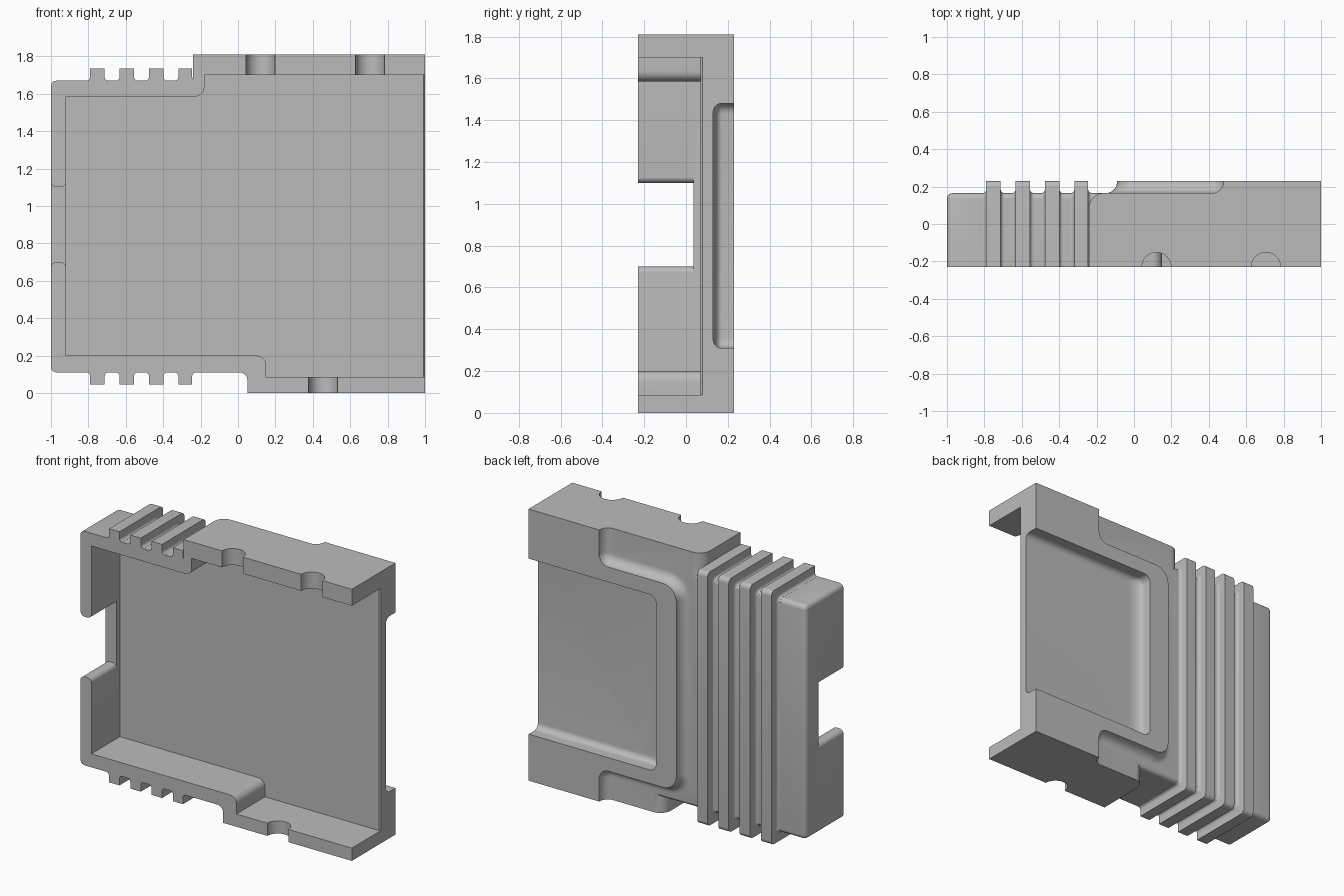
import bpy, bmesh, math
from mathutils import Vector

if "Cube" in bpy.data.objects:
    bpy.data.objects.remove(bpy.data.objects["Cube"], do_unlink=True)

FRONT, BACK, REAR = -0.23, 0.165, 0.23
ARC = 8


def rounded(points):
    """2D outline; a third value on a point rounds that corner."""
    out = []
    for i, p in enumerate(points):
        c = Vector(p[:2])
        if len(p) < 3:
            out.append(c)
            continue
        a = (Vector(points[i - 1][:2]) - c).normalized()
        b = (Vector(points[(i + 1) % len(points)][:2]) - c).normalized()
        # right-angled corners: arc centre lies along both sides
        for k in range(ARC + 1):
            t = math.pi / 2 * k / ARC
            out.append(c + p[2] * (a * (1 - math.sin(t)) + b * (1 - math.cos(t))))
    return out


def finish(name, bm):
    bmesh.ops.recalc_face_normals(bm, faces=bm.faces)
    mesh = bpy.data.meshes.new(name)
    bm.to_mesh(mesh)
    bm.free()
    ob = bpy.data.objects.new(name, mesh)
    bpy.context.collection.objects.link(ob)
    return ob


def loft(name, rings):
    bm = bmesh.new()
    loops = [[bm.verts.new(p) for p in ring] for ring in rings]
    n = len(loops[0])
    for low, high in zip(loops, loops[1:]):
        for i in range(n):
            j = (i + 1) % n
            bm.faces.new((low[i], low[j], high[j], high[i]))
    bm.faces.new(loops[0])
    bm.faces.new(loops[-1])
    return finish(name, bm)


def place(outline, axis, level):
    if axis == "x":
        return [(level, a, b) for a, b in outline]
    if axis == "y":
        return [(a, level, b) for a, b in outline]
    return [(a, b, level) for a, b in outline]


def prism(name, points, axis, lo, hi):
    outline = rounded(points)
    return loft(name, [place(outline, axis, lo), place(outline, axis, hi)])


def combine(target, tool, operation):
    bpy.context.view_layer.objects.active = target
    mod = target.modifiers.new(tool.name, "BOOLEAN")
    mod.object, mod.operation, mod.solver = tool, operation, "EXACT"
    bpy.ops.object.modifier_apply(modifier=mod.name)
    bpy.data.objects.remove(tool, do_unlink=True)


# Main shell, rounded at the rear and at the closed end
bm = bmesh.new()
bmesh.ops.create_cube(bm, size=1)
for v in bm.verts:
    v.co = (v.co.x * 2, FRONT if v.co.y < 0 else BACK, 1.67 if v.co.z > 0 else 0.11)
edges = []
for e in bm.edges:
    mid = (e.verts[0].co + e.verts[1].co) / 2
    if mid.y > FRONT + 0.01 and mid.x < 0.99:
        edges.append(e)
bmesh.ops.bevel(bm, geom=edges, offset=0.03, segments=5, profile=0.5, affect="EDGES")
case = finish("case_shell", bm)


# Deeper upper and lower blocks
def block(name, left, lo, hi):
    return prism(name, [(left, FRONT), (1, FRONT), (1, BACK), (left, BACK, 0.075)], "z", lo, hi)


combine(case, block("upper_block", -0.24, 1.6, 1.81), "UNION")
combine(case, block("lower_block", 0.05, 0, 0.19), "UNION")
combine(case, prism("lower_fillet", [(0, 0.13), (0, 0.11), (0.05, 0.11, 0.04), (0.05, 0.06),
                                     (0.07, 0.06), (0.07, 0.13)], "y", FRONT, 0.09), "UNION")


# Raised rear frame with a flared foot
def frame_ring(d, y):
    outer, inner = 0.1 + d, 0.07 - d
    left, step, bottom, top = -0.09 - d, 0.48 - d, 0.22 - d, 1.58 + d
    points = [(left, bottom, outer), (step, bottom, inner), (step, 0), (1, 0), (1, 1.81),
              (step, 1.81), (step, top, inner), (left, top, outer)]
    return place(rounded(points), "y", y)


flare = REAR - BACK
rings = [frame_ring(0.06, 0.14)]
for k in range(ARC + 1):
    t = math.pi / 2 * k / ARC
    rings.append(frame_ring(0.06 * (1 - math.sin(t)), BACK + flare * (1 - math.cos(t))))
combine(case, loft("rear_frame", rings), "UNION")


# Cooling fins wrapping over the top, rear and bottom
def fin_ring(x, h):
    points = [(FRONT, 0.11 - h), (BACK + h, 0.11 - h, 0.03),
              (BACK + h, 1.67 + h, 0.03), (FRONT, 1.67 + h)]
    return place(rounded(points), "x", x)


for i in range(4):
    a = -0.79 + 0.157 * i
    b = a + 0.077
    if i == 3:
        b = -0.245
    base, foot, tip = 0.0005, 0.02, flare + 0.02
    profile = rounded([(a - foot, -foot), (a - foot, base), (a, base, foot), (a, tip, 0.015),
                       (b, tip, 0.015), (b, base, foot), (b + foot, base), (b + foot, -foot)])
    # drop the coincident start of each foot arc
    rows = [p for k, p in enumerate(profile) if k == 0 or (p - profile[k - 1]).length > 1e-6]
    rows = [(p.x, min(p.y, flare) if p.y > 0 else p.y) for p in rows]
    top = flare / tip
    rows = [(x, h if h < 0.03 else min(h, tip * top)) for x, h in rows]
    rows = [r for k, r in enumerate(rows) if k == 0 or r != rows[k - 1]]
    combine(case, loft("fin_%d" % (i + 1), [fin_ring(x, h) for x, h in rows]), "UNION")

# Front cavity with stepped walls, open at one end
cavity = [(-0.92, 0.2), (0.15, 0.2, 0.05), (0.15, 0.085), (1.1, 0.085), (1.1, 1.7),
          (-0.18, 1.7), (-0.18, 1.585, 0.05), (-0.92, 1.585)]
combine(case, prism("cavity", cavity, "y", -0.3, 0.07), "DIFFERENCE")
combine(case, prism("floor_lip", [(0.982, 0.06), (1.02, 0.06), (1.02, 0.1)],
                    "z", 0.085, 1.7), "DIFFERENCE")


# Rear recess with filleted floor, open at the same end
def recess_ring(d, y):
    left, bottom, top = 0.06 + 2.2 * d, 0.31 + d, 1.48 - d
    points = [(left, bottom, 0.05), (1.1, bottom), (1.1, top), (left, top, 0.05)]
    return place(rounded(points), "y", y)


rings = [recess_ring(0, 0.3)]
for k in range(ARC + 1):
    t = math.pi / 2 * k / ARC
    rings.append(recess_ring(0.04 * (1 - math.cos(t)), 0.17 - 0.04 * math.sin(t)))
combine(case, loft("rear_recess", rings), "DIFFERENCE")

# Cable gap in the closed end, with rounded wall tips
out, inn = -1.0005, -0.9195
gap = [(-1.1, 0.65), (out, 0.65), (out, 0.7, 0.03), (inn, 0.7, 0.03), (inn, 0.65), (-0.85, 0.65),
       (-0.85, 1.15), (inn, 1.15), (inn, 1.1, 0.03), (out, 1.1, 0.03), (out, 1.15), (-1.1, 1.15)]
combine(case, prism("cable_gap", gap, "y", -0.3, 0.035), "DIFFERENCE")

# Half-round screw notches in the front rim
for x, z in ((0.12, 1.75), (0.705, 1.75), (0.455, 0.04)):
    bpy.ops.mesh.primitive_cylinder_add(vertices=40, radius=0.078, depth=0.2,
                                        location=(x, FRONT, z))
    combine(case, bpy.context.object, "DIFFERENCE")

# Single grey finish
grey = bpy.data.materials.new("plain_grey")
grey.use_nodes = True
colour = (0.5, 0.5, 0.5, 1)
grey.diffuse_color = colour
grey.node_tree.nodes["Principled BSDF"].inputs["Base Color"].default_value = colour
case.data.materials.clear()
case.data.materials.append(grey)

bpy.ops.object.select_all(action="DESELECT")
case.select_set(True)
bpy.context.view_layer.objects.active = case
bpy.ops.object.shade_smooth_by_angle(angle=math.radians(30))
